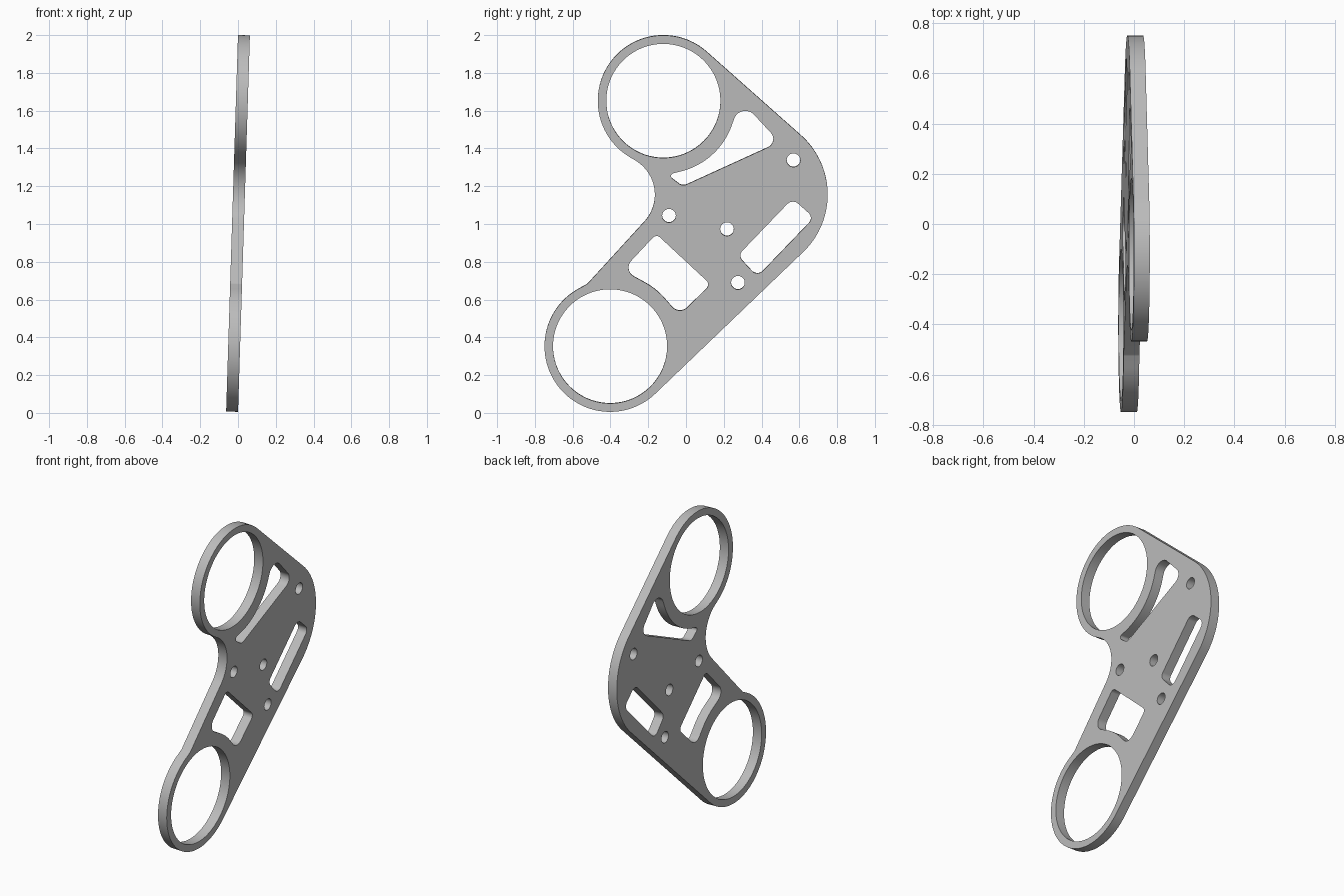
import bpy, bmesh
from math import acos, atan, atan2, ceil, cos, sin, tau
from mathutils import Matrix

cube = bpy.data.objects.get("Cube")
if cube:
    bpy.data.objects.remove(cube)

THICK, TILT = 0.063, 0.0315
UPPER, LOWER = (-0.12, 1.653), (-0.402, 0.353)
RIM, BORE, WEB = 0.347, 0.302, 0.385


def belt(circles):
    """Closed outline wrapped round circles; a negative radius is a concave arc."""
    angles = []
    for (x1, y1, r1), (x2, y2, r2) in zip(circles, circles[1:] + circles[:1]):
        dx, dy = x2 - x1, y2 - y1
        ratio = (r1 - r2) / (dx * dx + dy * dy) ** 0.5
        angles.append(atan2(dy, dx) - acos(max(-1, min(1, ratio))))
    points = []
    for i, (x, y, r) in enumerate(circles):
        start = angles[i - 1]
        sign = 1 if r > 0 else -1
        sweep = sign * ((sign * (angles[i] - start)) % tau)
        steps = max(4, ceil(abs(sweep) * (24 if abs(r) > 0.1 else 8)))
        for k in range(steps + 1):
            a = start + sweep * k / steps
            points.append((x + r * cos(a), y + r * sin(a)))
    return points


def circle(x, y, r, n):
    return [(x + r * cos(tau * k / n), y + r * sin(tau * k / n)) for k in range(n)]


# Outer edge: two rings, rounded nose and a concave notch
loops = [belt([(*LOWER, RIM), (0.33, 1.156, 0.42), (*UPPER, RIM),
               (-0.376, 1.156, -0.211), (-0.541, 0.707, -0.03)])]

# Ring bores and bolt holes
loops += [circle(*c, BORE, 128) for c in (UPPER, LOWER)]
for y, z in ((-0.09, 1.045), (0.217, 0.974), (0.569, 1.339), (0.275, 0.69)):
    loops.append(circle(y, z, 0.036, 32))

# Lightening slots; two of them follow the rings
loops.append(belt([(0.413, 1.451, 0.049), (0.314, 1.537, 0.063), (*UPPER, -WEB),
                   (-0.063, 1.254, 0.016), (-0.013, 1.249, 0.042)]))
loops.append(belt([(0.624, 1.032, 0.037), (0.566, 1.077, 0.042),
                   (0.325, 0.833, 0.037), (0.378, 0.78, 0.04)]))
loops.append(belt([(0.087, 0.68, 0.03), (-0.156, 0.91, 0.027), (-0.251, 0.77, 0.053),
                   (*LOWER, -WEB), (-0.032, 0.598, 0.055)]))

# Filled and extruded profile
curve = bpy.data.curves.new("plate_profile", "CURVE")
curve.dimensions = "2D"
curve.fill_mode = "BOTH"
curve.extrude = THICK / 2
for loop in loops:
    spline = curve.splines.new("POLY")
    spline.points.add(len(loop) - 1)
    for point, (y, z) in zip(spline.points, loop):
        point.co = (y, z, 0, 1)
    spline.use_cyclic_u = True
profile = bpy.data.objects.new("plate_profile", curve)
bpy.context.collection.objects.link(profile)
bpy.context.view_layer.update()
mesh = bpy.data.meshes.new_from_object(
    profile.evaluated_get(bpy.context.evaluated_depsgraph_get()))
bpy.data.objects.remove(profile)

# Stand the plate upright with a slight lean
upright = Matrix(((0, 0, 1, 0), (1, 0, 0, 0), (0, 1, 0, 0), (0, 0, 0, 1)))
lean = (Matrix.Translation((0, 0, 1)) @ Matrix.Rotation(atan(TILT), 4, "Y")
        @ Matrix.Translation((0, 0, -1)))
bm = bmesh.new()
bm.from_mesh(mesh)
bmesh.ops.remove_doubles(bm, verts=bm.verts, dist=0.0002)
bmesh.ops.transform(bm, matrix=lean @ upright, verts=bm.verts)
bmesh.ops.recalc_face_normals(bm, faces=bm.faces)
bm.to_mesh(mesh)
bm.free()

# Plain grey metal
grey = bpy.data.materials.new("grey_metal")
grey.use_nodes = True
colour = (0.5, 0.5, 0.5, 1)
grey.diffuse_color = colour
grey.node_tree.nodes["Principled BSDF"].inputs["Base Color"].default_value = colour
mesh.materials.clear()
mesh.materials.append(grey)

plate = bpy.data.objects.new("bracket_plate", mesh)
bpy.context.collection.objects.link(plate)
bpy.ops.object.select_all(action="DESELECT")
plate.select_set(True)
bpy.context.view_layer.objects.active = plate
bpy.ops.object.shade_smooth_by_angle(angle=0.5)
